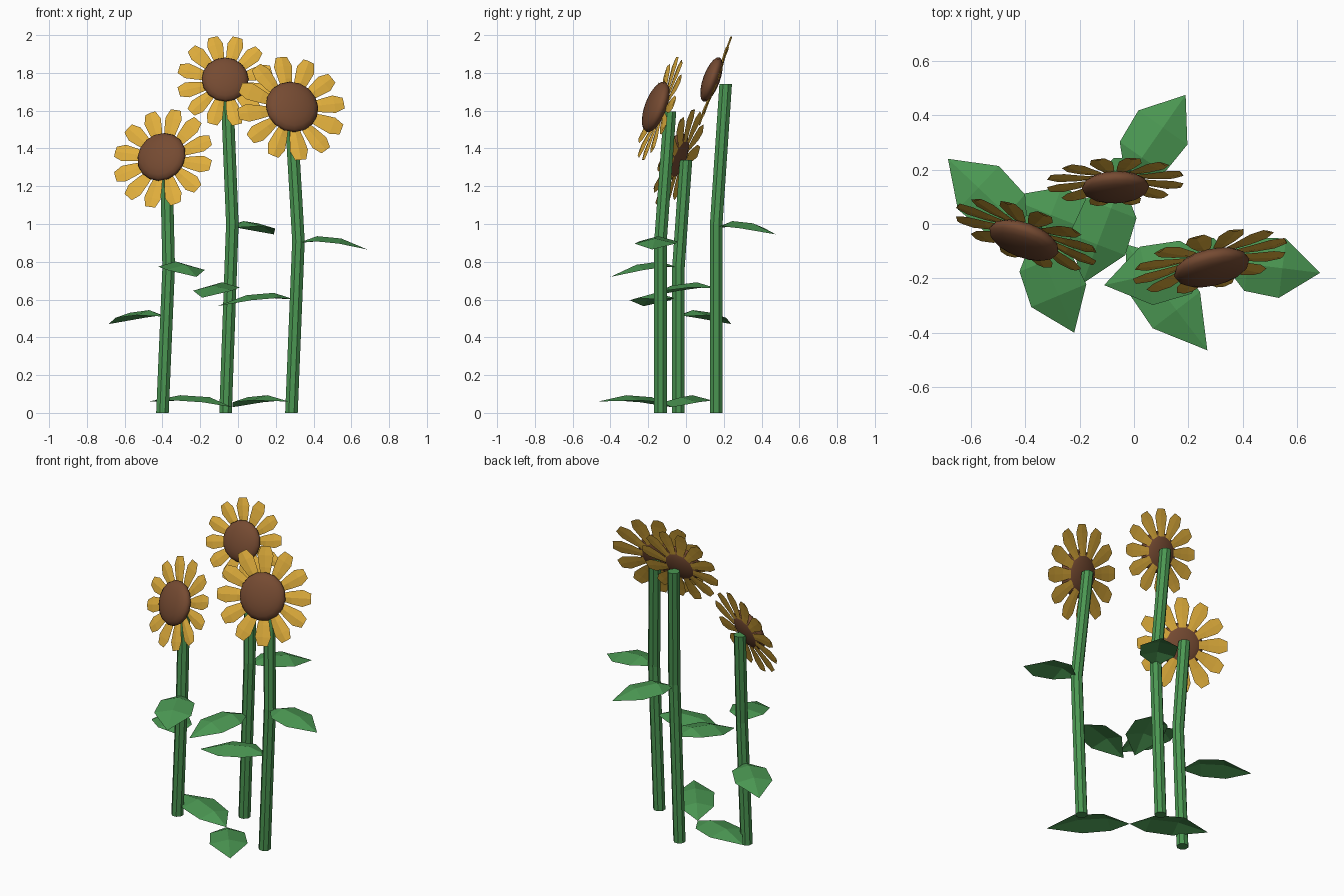
import bpy, bmesh, math
from mathutils import Vector, Matrix

cube = bpy.data.objects.get("Cube")
if cube:
    bpy.data.objects.remove(cube, do_unlink=True)


def material(name, rgb):
    m = bpy.data.materials.new(name)
    m.use_nodes = True
    m.diffuse_color = (*rgb, 1)
    node = m.node_tree.nodes["Principled BSDF"]
    node.inputs["Base Color"].default_value = (*rgb, 1)
    node.inputs["Roughness"].default_value = 0.9
    return m


GREEN = material("leaf green", (0.07, 0.31, 0.085))
YELLOW = material("petal yellow", (0.74, 0.42, 0.045))
BROWN = material("seed brown", (0.18, 0.07, 0.032))


def finish(name, bm, mat):
    bmesh.ops.recalc_face_normals(bm, faces=bm.faces)
    me = bpy.data.meshes.new(name)
    bm.to_mesh(me)
    bm.free()
    me.materials.append(mat)
    ob = bpy.data.objects.new(name, me)
    bpy.context.collection.objects.link(ob)
    return ob


def strip(bm, rows):
    # Skin neighbouring rows of points, skipping collapsed corners
    vs = [[bm.verts.new(p) for p in row] for row in rows]
    for a, b in zip(vs, vs[1:]):
        for i in range(max(len(a), len(b)) - 1):
            corners = []
            for v in (a[min(i, len(a) - 1)], a[min(i + 1, len(a) - 1)],
                      b[min(i + 1, len(b) - 1)], b[min(i, len(b) - 1)]):
                if v not in corners:
                    corners.append(v)
            bm.faces.new(corners)


# Stem: eight-sided tube with one bend
def stem(name, path, radius=0.036, sides=8):
    bm = bmesh.new()
    rings = []
    for p in path:
        rings.append([bm.verts.new(Vector(p) + Vector((
            radius * math.cos(math.tau * (i + 0.5) / sides),
            radius * math.sin(math.tau * (i + 0.5) / sides), 0)))
            for i in range(sides)])
    for a, b in zip(rings, rings[1:]):
        for i in range(sides):
            j = (i + 1) % sides
            bm.faces.new((a[i], a[j], b[j], b[i]))
    bm.faces.new(rings[0])
    bm.faces.new(rings[-1])
    finish(name, bm, GREEN)


# Leaf: pointed, arched, with a raised midrib
def leaf(name, base, tip):
    base, tip = Vector(base), Vector(tip)
    side = (tip - base).cross(Vector((0, 0, 1))).normalized()
    up = Vector((0, 0, 1))
    rows = [[base]]
    for t, width in ((0.27, 0.1), (0.62, 0.11)):
        mid = base.lerp(tip, t)
        rows.append([mid - side * width + up * 0.018, mid + up * 0.045,
                     mid + side * width + up * 0.018])
    rows.append([tip])
    bm = bmesh.new()
    strip(bm, rows)
    finish(name, bm, GREEN)


# Flower head: domed seed disc with twelve creased petals behind it
def head(name, centre, size, yaw, roll, tilt=20):
    frame = (Matrix.Translation(centre)
             @ Matrix.Rotation(math.radians(yaw), 4, 'Z')
             @ Matrix.Rotation(math.radians(-tilt), 4, 'X')
             @ Matrix.Scale(size, 4))
    bm = bmesh.new()
    bmesh.ops.create_uvsphere(bm, u_segments=16, v_segments=10, radius=0.49)
    bm.transform(frame @ Matrix.Rotation(math.pi / 2, 4, 'X')
                 @ Matrix.Diagonal((1, 1, 0.36, 1)))
    disc = finish(name + "_seed_disc", bm, BROWN)
    for p in disc.data.polygons:
        p.use_smooth = True

    bm = bmesh.new()
    profile = ((0.36, 0.08, 0.12), (0.58, 0.13, 0.1),
               (0.82, 0.17, 0.09), (1.0, 0.105, 0.09))
    for i in range(12):
        turn = frame @ Matrix.Rotation(math.radians(roll + 30 * i), 4, 'Y')
        for back in (0, 0.025):
            strip(bm, [[turn @ Vector((-w, d, r)),
                        turn @ Vector((0, d - 0.02 + back, r)),
                        turn @ Vector((w, d, r))] for r, w, d in profile])
    bmesh.ops.remove_doubles(bm, verts=bm.verts, dist=0.0001)
    finish(name + "_petals", bm, YELLOW)


# Three flowers
stem("left_stem", [(-0.4, -0.04, 0), (-0.367, -0.04, 0.77), (-0.38, 0, 1.34)])
stem("middle_stem", [(-0.066, 0.16, 0), (-0.03, 0.16, 1), (-0.06, 0.21, 1.74)])
stem("right_stem", [(0.283, -0.135, 0), (0.32, -0.135, 0.91), (0.28, -0.085, 1.595)])
head("left_flower", (-0.405, -0.06, 1.355), 0.275, -20, 8)
head("middle_flower", (-0.068, 0.135, 1.765), 0.253, 2, 16)
head("right_flower", (0.286, -0.16, 1.62), 0.29, 13, -6)

# Leaves on the stems
leaf("left_upper_leaf", (-0.37, -0.04, 0.77), (-0.22, -0.4, 0.72))
leaf("left_lower_leaf", (-0.39, -0.04, 0.51), (-0.685, 0.24, 0.47))
leaf("middle_upper_leaf", (-0.03, 0.16, 0.98), (0.19, 0.475, 0.945))
leaf("middle_lower_leaf", (-0.045, 0.16, 0.66), (-0.19, -0.22, 0.61))
leaf("right_upper_leaf", (0.32, -0.135, 0.9), (0.685, -0.18, 0.865))
leaf("right_lower_leaf", (0.3, -0.135, 0.6), (-0.11, -0.225, 0.565))

# Fallen pair of leaves near the ground
leaf("ground_leaf_back", (-0.03, -0.075, 0.03), (-0.475, 0.1, 0.06))
leaf("ground_leaf_front", (-0.03, -0.075, 0.03), (0.27, -0.465, 0.06))
